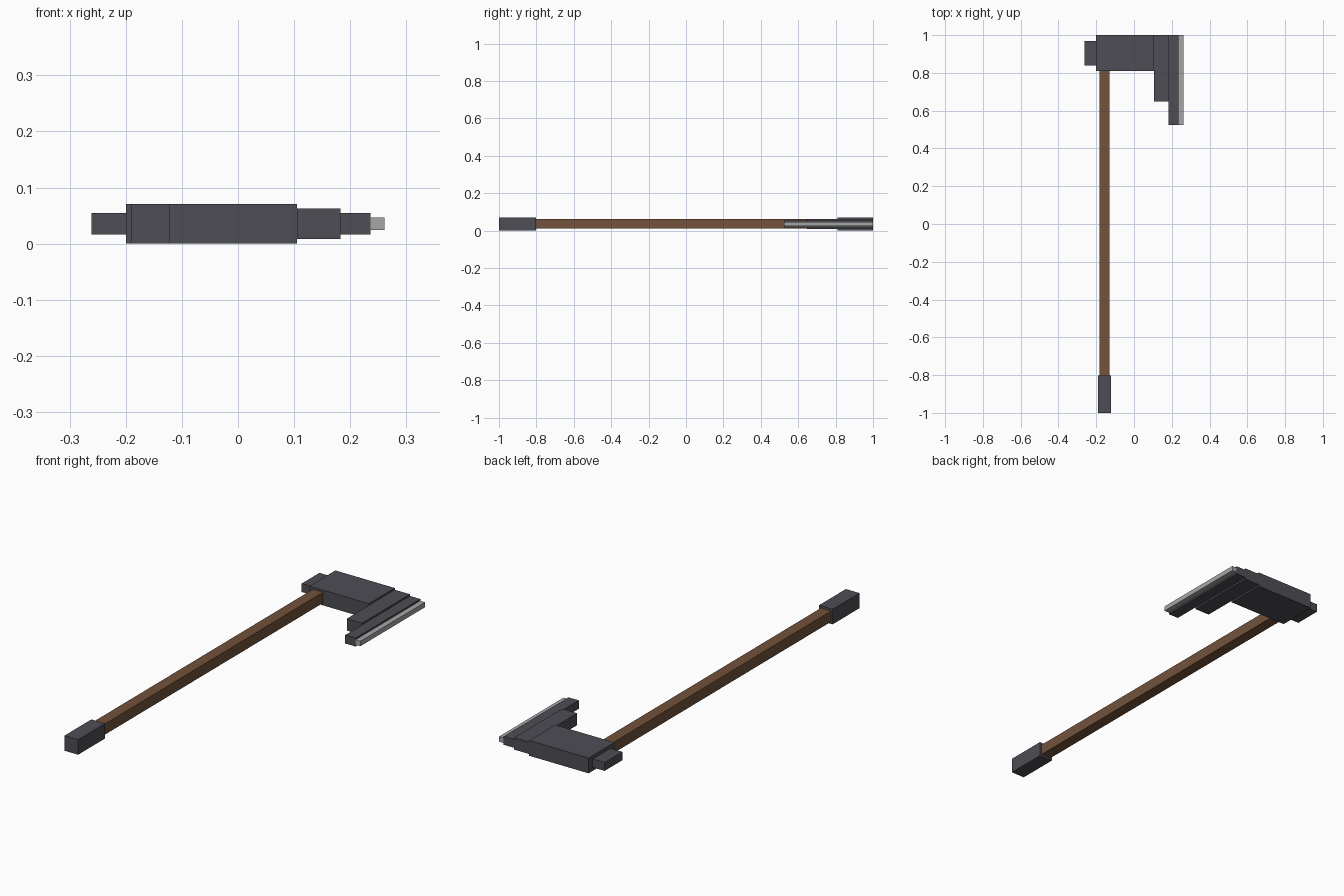
import bpy

cube = bpy.data.objects.get("Cube")
if cube:
    bpy.data.objects.remove(cube, do_unlink=True)

MID_Z = 0.0355  # every part is centred on this height


def material(name, rgb):
    mat = bpy.data.materials.new(name)
    mat.use_nodes = True
    mat.diffuse_color = (*rgb, 1)
    mat.node_tree.nodes["Principled BSDF"].inputs["Base Color"].default_value = (*rgb, 1)
    return mat


iron = material("dark_iron", (0.075, 0.075, 0.09))
wood = material("brown_wood", (0.168, 0.084, 0.044))
steel = material("pale_steel", (0.38, 0.38, 0.39))


def box(name, x_range, y_range, height, mat):
    """Flat-faced bar spanning the given x and y ranges."""
    (x0, x1), (y0, y1) = x_range, y_range
    bpy.ops.mesh.primitive_cube_add(size=1, location=((x0 + x1) / 2, (y0 + y1) / 2, MID_Z))
    obj = bpy.context.object
    obj.name = name
    obj.scale = (x1 - x0, y1 - y0, height)
    bpy.ops.object.transform_apply(location=False, rotation=False, scale=True)
    obj.data.materials.append(mat)
    return obj


# Shaft and its end cap
box("handle", (-0.183, -0.131), (-0.81, 0.82), 0.05, wood)
box("pommel", (-0.191, -0.121), (-1.0, -0.803), 0.07, iron)

# Axe head, thinning in steps towards the cutting edge
box("head_block", (-0.2, 0.105), (0.81, 1.0), 0.071, iron)
box("head_cheek", (0.105, 0.183), (0.648, 1.0), 0.055, iron)
box("head_bit", (0.183, 0.236), (0.525, 1.0), 0.039, iron)
box("blade_edge", (0.236, 0.261), (0.525, 1.0), 0.023, steel)

# Hammer knob at the back of the head
box("rear_knob", (-0.261, -0.2), (0.84, 0.97), 0.039, iron)
